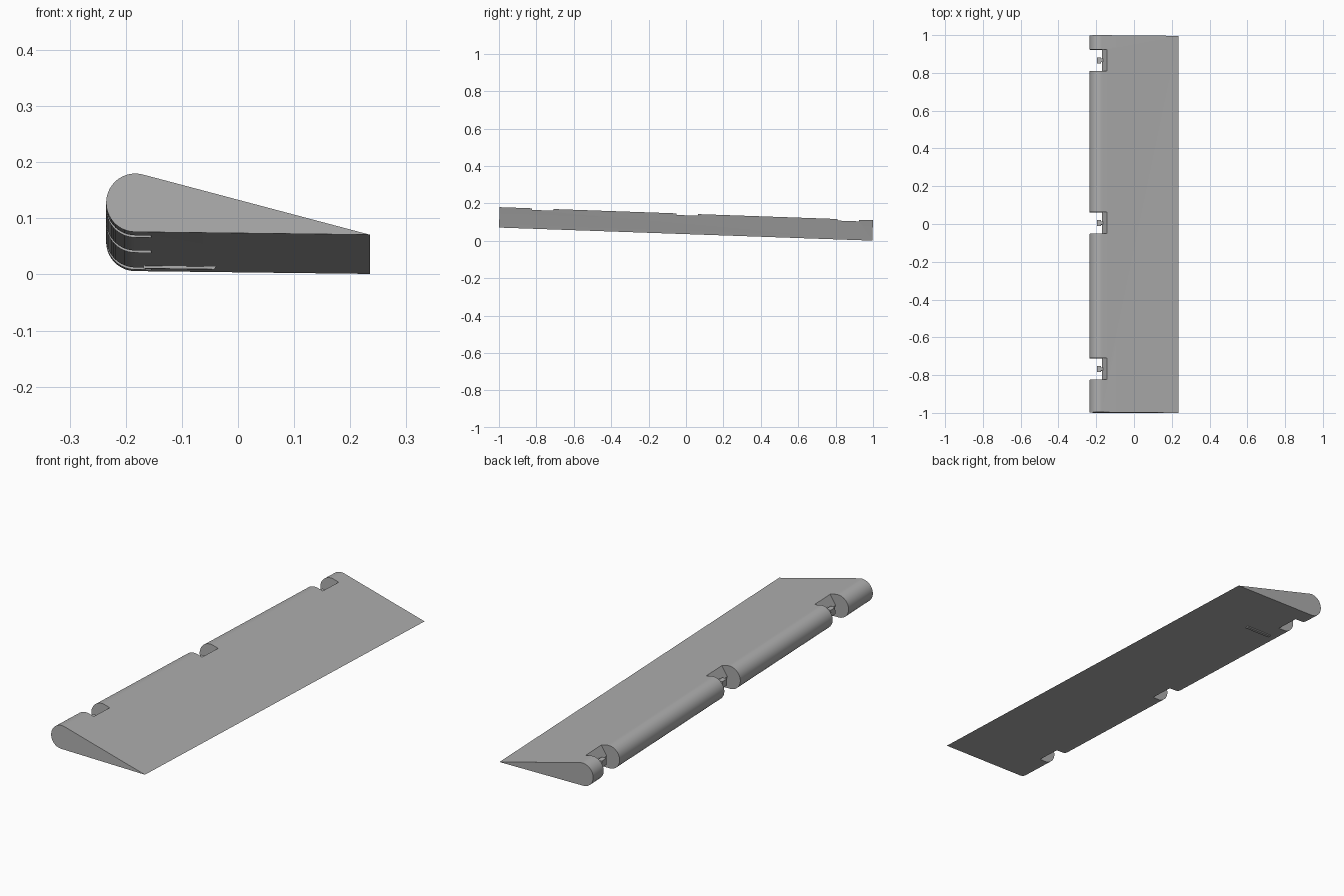
import bpy
import bmesh
import math

cube = bpy.data.objects.get("Cube")
if cube:
    bpy.data.objects.remove(cube, do_unlink=True)

SLOPE = 0.035                  # the panel drops gently towards the back
AXIS_X, AXIS_Z, RADIUS = -0.183, 0.128, 0.052
TRAIL_X, TRAIL_Z = 0.235, 0.071

grey = bpy.data.materials.new("plain grey")
grey.use_nodes = True
colour = (0.42, 0.42, 0.42, 1)
grey.diffuse_color = colour
grey.node_tree.nodes["Principled BSDF"].inputs["Base Color"].default_value = colour


def tilt(x, y, z):
    return x, y + SLOPE * (z - AXIS_Z), z - SLOPE * (y + 1)


def prism(name, profile, y0, y1):
    """Extrude an (x, z) outline along the tilted span."""
    bm = bmesh.new()
    rings = [[bm.verts.new(tilt(x, y, z)) for x, z in profile] for y in (y0, y1)]
    bm.faces.new(rings[0])
    bm.faces.new(rings[1])
    n = len(profile)
    for i in range(n):
        j = (i + 1) % n
        bm.faces.new((rings[0][i], rings[0][j], rings[1][j], rings[1][i]))
    bmesh.ops.recalc_face_normals(bm, faces=bm.faces)
    mesh = bpy.data.meshes.new(name)
    bm.to_mesh(mesh)
    bm.free()
    mesh.materials.append(grey)
    obj = bpy.data.objects.new(name, mesh)
    bpy.context.collection.objects.link(obj)
    return obj


def box(name, x0, x1, z0, z1, y0, y1):
    return prism(name, [(x0, z0), (x1, z0), (x1, z1), (x0, z1)], y0, y1)


# Teardrop panel: round nose with straight tangents to the trailing edge
dx, dz = TRAIL_X - AXIS_X, TRAIL_Z - AXIS_Z
heading = math.atan2(dz, dx)
spread = math.acos(RADIUS / math.hypot(dx, dz))
start, end = heading + spread, heading + 2 * math.pi - spread
steps = 28
outline = [(TRAIL_X, TRAIL_Z)]
for i in range(steps + 1):
    a = start + (end - start) * i / steps
    outline.append((AXIS_X + RADIUS * math.cos(a), AXIS_Z + RADIUS * math.sin(a)))
panel = prism("control_panel", outline, -0.998, 0.998)

# Hinge notches in the nose, each with a small lug on its back wall
notch = [(-0.3, 0.03), (-0.15, 0.03), (-0.155, 0.076), (-0.17, 0.128),
         (-0.143, 0.173), (-0.135, 0.23), (-0.3, 0.23)]
for place, y in (("front", -0.768), ("middle", 0.005), ("back", 0.866)):
    cutter = prism(place + "_notch_cutter", notch, y - 0.057, y + 0.057)
    cutter.hide_render = True
    cutter.hide_set(True)
    cut = panel.modifiers.new(place + "_notch", 'BOOLEAN')
    cut.operation = 'DIFFERENCE'
    cut.solver = 'EXACT'
    cut.object = cutter
    box(place + "_hinge_neck", -0.18, -0.16, 0.118, 0.138, y - 0.009, y + 0.009)
    box(place + "_hinge_lug", -0.197, -0.175, 0.113, 0.143, y - 0.016, y + 0.016)

# Apply the cuts, then remove the cutters
bpy.context.view_layer.update()
graph = bpy.context.evaluated_depsgraph_get()
cut_mesh = bpy.data.meshes.new_from_object(panel.evaluated_get(graph))
panel.modifiers.clear()
panel.data = cut_mesh
for obj in list(bpy.data.objects):
    if obj.name.endswith("_notch_cutter"):
        bpy.data.objects.remove(obj, do_unlink=True)

# Thin control rib under the panel
prism("underside_rib", [(-0.168, 0.08), (-0.168, 0.071), (-0.042, 0.0695), (-0.036, 0.08)],
      0.72, 0.735)

# Smooth nose with crisp edges
bpy.ops.object.select_all(action='DESELECT')
panel.select_set(True)
bpy.context.view_layer.objects.active = panel
bpy.ops.object.shade_smooth_by_angle(angle=math.radians(30))
